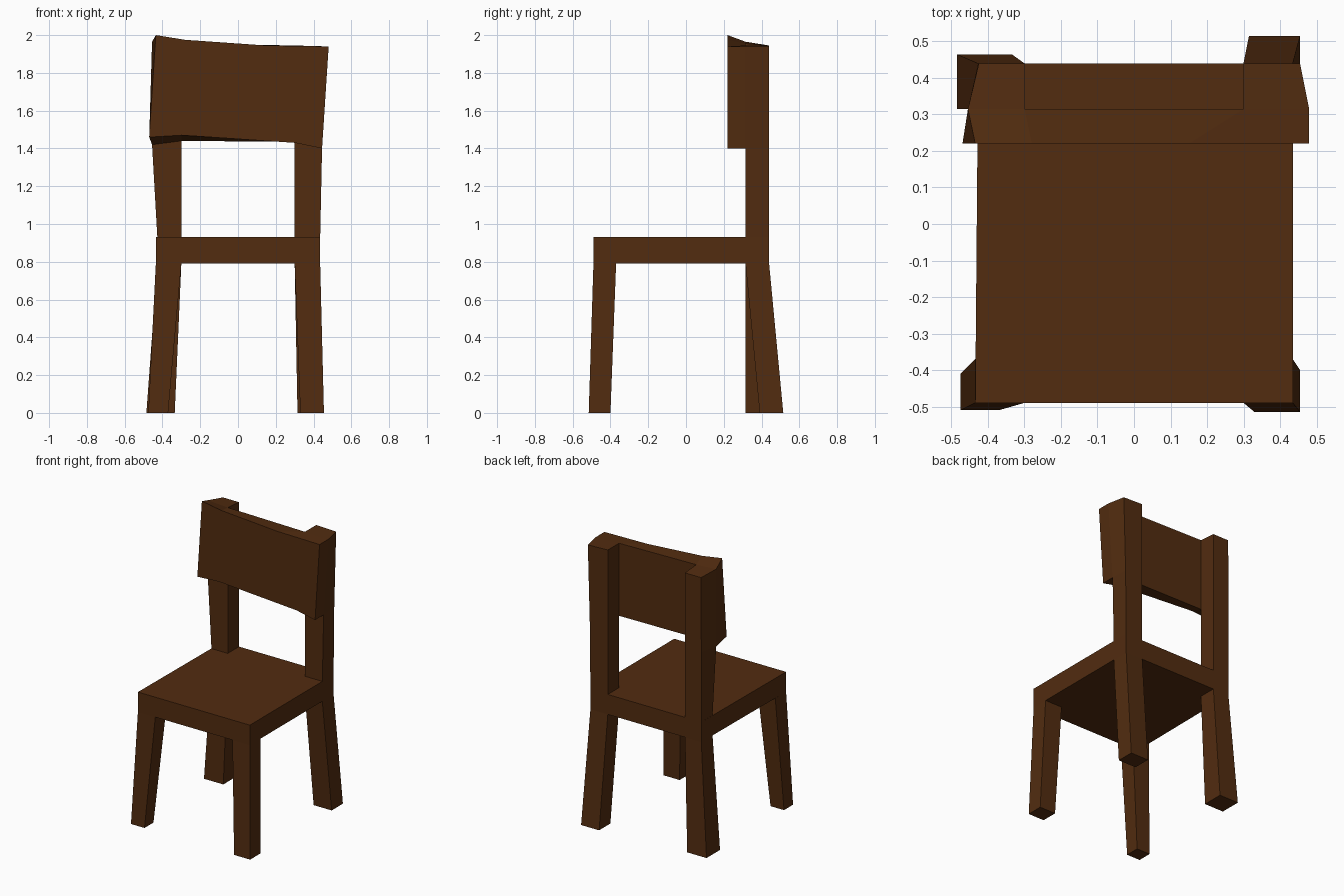
import bpy, bmesh

wood = bpy.data.materials.new("dark brown wood")
wood.diffuse_color = (0.084, 0.025, 0.005, 1.0)


def loft(name, rings):
    """Skin a chain of four-cornered rings and cap both ends."""
    bm = bmesh.new()
    rows = [[bm.verts.new(p) for p in ring] for ring in rings]
    for a, b in zip(rows, rows[1:]):
        for i in range(4):
            j = (i + 1) % 4
            bm.faces.new((a[i], a[j], b[j], b[i]))
    bm.faces.new(rows[0])
    bm.faces.new(rows[-1])
    bmesh.ops.recalc_face_normals(bm, faces=bm.faces)
    mesh = bpy.data.meshes.new(name)
    bm.to_mesh(mesh)
    bm.free()
    mesh.materials.append(wood)
    obj = bpy.data.objects.new(name, mesh)
    bpy.context.collection.objects.link(obj)
    return obj


def rect(x0, x1, y0, y1, z):
    return [(x0, y0, z), (x1, y0, z), (x1, y1, z), (x0, y1, z)]


def plate(z):
    """Seat outline, slightly narrower at the back left."""
    return [(-0.435, -0.49, z), (0.435, -0.49, z), (0.435, 0.44, z), (-0.427, 0.44, z)]


# Seat slab
loft("seat", [plate(0.79), plate(0.93)])

# Splayed legs: foot rectangle, then rectangle under the seat
legs = {
    "front_leg_left": ((-0.475, -0.37, -0.51, -0.41), (-0.435, -0.30, -0.49, -0.37)),
    "front_leg_right": ((0.33, 0.455, -0.515, -0.40), (0.30, 0.435, -0.49, -0.37)),
    "back_leg_left": ((-0.485, -0.335, 0.315, 0.465), (-0.427, -0.30, 0.315, 0.44)),
    "back_leg_right": ((0.315, 0.455, 0.39, 0.515), (0.30, 0.435, 0.315, 0.44)),
}
for name, (foot, top) in legs.items():
    loft(name, [rect(*foot, 0.0), rect(*top, 0.79)])

# Back posts, leaning outward behind the backrest
loft("back_post_left", [
    rect(-0.427, -0.30, 0.315, 0.44, 0.93),
    [(-0.455, 0.315, 1.42), (-0.30, 0.315, 1.44), (-0.30, 0.44, 1.44), (-0.427, 0.44, 1.42)],
    [(-0.455, 0.315, 1.965), (-0.30, 0.315, 1.955), (-0.30, 0.44, 1.945), (-0.425, 0.44, 1.945)],
])
loft("back_post_right", [
    rect(0.30, 0.435, 0.315, 0.44, 0.93),
    [(0.30, 0.315, 1.43), (0.445, 0.315, 1.40), (0.44, 0.44, 1.40), (0.30, 0.44, 1.43)],
    [(0.30, 0.315, 1.945), (0.48, 0.315, 1.94), (0.455, 0.44, 1.94), (0.30, 0.44, 1.945)],
])


# Crooked backrest panel: rings from left to right
# (front bottom, back bottom, back top, front top)
def section(fb, bb, bt, ft):
    return [(p[0], y, p[1]) for p, y in zip((fb, bb, bt, ft), (0.22, 0.315, 0.315, 0.22))]


loft("backrest", [
    section((-0.47, 1.46), (-0.455, 1.42), (-0.455, 1.965), (-0.435, 2.0)),
    section((-0.30, 1.47), (-0.30, 1.44), (-0.30, 1.955), (-0.28, 1.975)),
    section((0.30, 1.43), (0.30, 1.435), (0.30, 1.945), (0.15, 1.945)),
    section((0.445, 1.40), (0.445, 1.40), (0.48, 1.94), (0.48, 1.94)),
])
